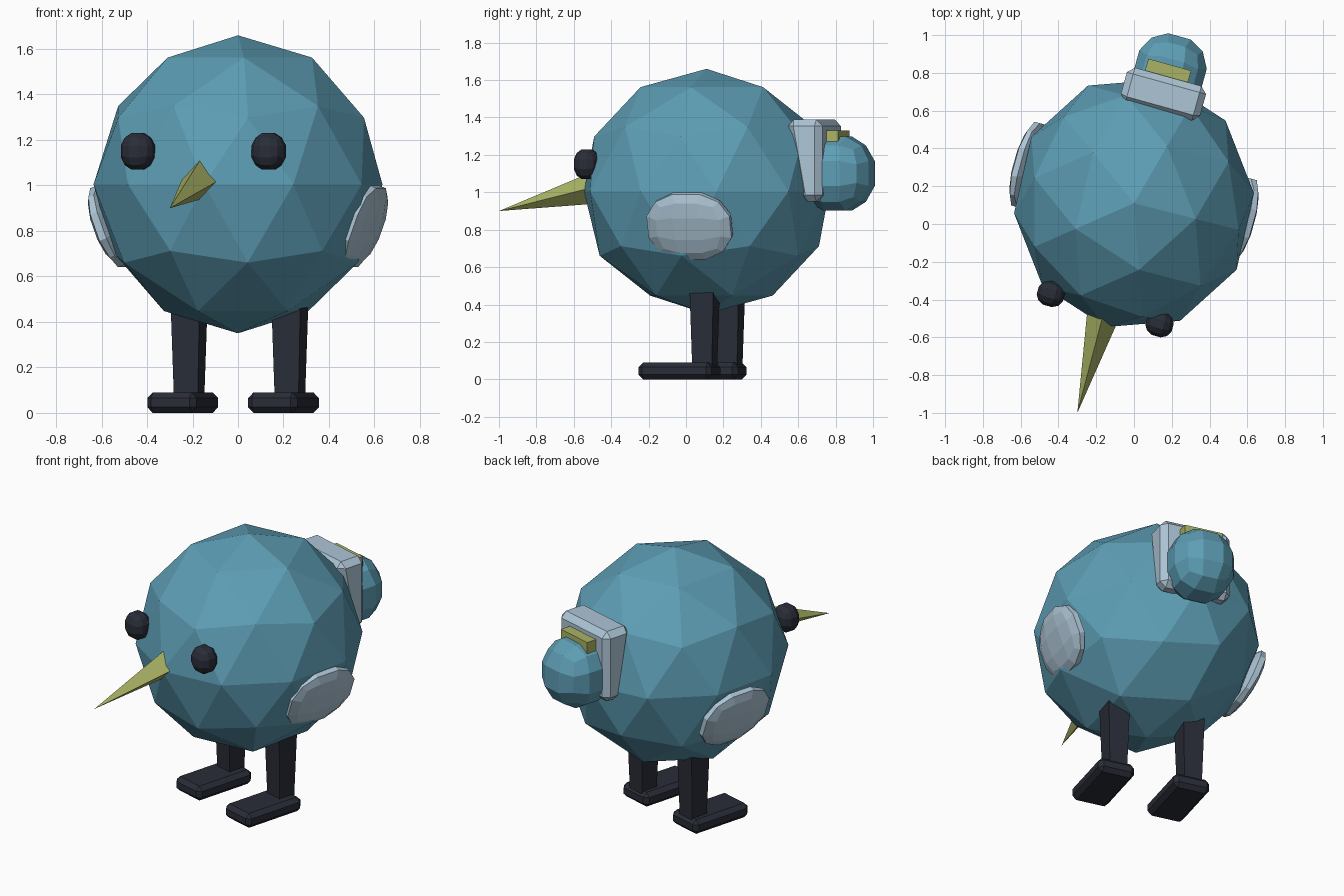
import bpy, bmesh
from math import radians
from mathutils import Matrix, Vector

if "Cube" in bpy.data.objects:
    bpy.data.objects.remove(bpy.data.objects["Cube"])

YAW = Matrix.Rotation(radians(-15.5), 4, 'Z')   # whole face/tail axis is turned


def material(name, col):
    m = bpy.data.materials.new(name)
    m.diffuse_color = (*col, 1)
    m.use_nodes = True
    m.node_tree.nodes["Principled BSDF"].inputs["Base Color"].default_value = m.diffuse_color
    return m


TEAL = material("teal", (0.11, 0.34, 0.46))
PALE = material("pale_blue", (0.42, 0.56, 0.67))
DARK = material("dark", (0.022, 0.026, 0.038))
OLIVE = material("olive", (0.40, 0.45, 0.13))


def finish(name, bm, mat, matrix):
    bmesh.ops.recalc_face_normals(bm, faces=bm.faces)
    me = bpy.data.meshes.new(name)
    bm.to_mesh(me)
    bm.free()
    me.materials.append(mat)
    me.transform(matrix)
    ob = bpy.data.objects.new(name, me)
    bpy.context.collection.objects.link(ob)
    return ob


def quad_ball(name, mat, loc, half, rot=YAW, cuts=2):
    """Cube with subdivided faces pushed out to a ball of given half sizes."""
    bm = bmesh.new()
    bmesh.ops.create_cube(bm, size=2)
    bmesh.ops.subdivide_edges(bm, edges=bm.edges[:], cuts=cuts, use_grid_fill=True)
    for v in bm.verts:
        v.co.normalize()
    top = max(v.co.z for v in bm.verts)
    for v in bm.verts:
        v.co = Vector([c / top * h for c, h in zip(v.co, half)])
    return finish(name, bm, mat, Matrix.Translation(loc) @ rot)


def block(name, mat, loc, size, bevel=0.0, shape=None):
    """Turned box; shape edits the corners before the chamfer."""
    bm = bmesh.new()
    bmesh.ops.create_cube(bm, size=1)
    for v in bm.verts:
        v.co = Vector([c * s for c, s in zip(v.co, size)])
        if shape:
            shape(v.co)
    if bevel:
        bmesh.ops.bevel(bm, geom=bm.edges[:], offset=bevel, segments=1, affect='EDGES')
    return finish(name, bm, mat, Matrix.Translation(loc) @ YAW)


# Body: low-poly ball
bm = bmesh.new()
bmesh.ops.create_icosphere(bm, subdivisions=2, radius=1,
                           matrix=Matrix.Rotation(radians(-13.5), 4, 'Z'))
finish("body", bm, TEAL,
       Matrix.Translation((0, 0.11, 1.005)) @ Matrix.Diagonal((0.637, 0.674, 0.655, 1)))

# Beak: four-sided spike
base, tip = Vector((-0.158, -0.46, 1.03)), Vector((-0.30, -1.0, 0.90))
bm = bmesh.new()
bmesh.ops.create_cone(bm, cap_ends=True, segments=4, radius1=0.09, radius2=0,
                      depth=(tip - base).length)
bmesh.ops.remove_doubles(bm, verts=bm.verts, dist=1e-4)
finish("beak", bm, OLIVE, Matrix.Translation((base + tip) / 2)
       @ (tip - base).to_track_quat('Z', 'Y').to_matrix().to_4x4())

# Eyes
quad_ball("right_eye", DARK, (0.135, -0.53, 1.15), (0.072, 0.066, 0.08))
quad_ball("left_eye", DARK, (-0.44, -0.37, 1.15), (0.072, 0.066, 0.08))


def taper_leg(co):
    if co.z < 0:
        co.x *= 0.82
        co.y *= 0.82


# Wings, legs and feet on each side
for side, s, wing_y, leg, foot in (
        ("right", 1, 0.02, (0.228, 0.10), (0.20, -0.035)),
        ("left", -1, 0.31, (-0.215, 0.235), (-0.243, 0.105))):
    tilt = YAW @ Matrix.Rotation(radians(20 * s), 4, 'Y')
    quad_ball(side + "_wing", PALE, (0.553 * s, wing_y, 0.82), (0.05, 0.23, 0.185), tilt)
    block(side + "_leg", DARK, (*leg, 0.27), (0.132, 0.132, 0.42), shape=taper_leg)
    block(side + "_foot", DARK, (*foot, 0.045), (0.225, 0.405, 0.09), 0.025)


def taper_tail(co):
    if co.z < 0 and co.y < 0:
        co.y += 0.08


# Tail: wedge block, strip and ball
block("tail_base", PALE, (0.155, 0.685, 1.17), (0.435, 0.195, 0.44), 0.035, taper_tail)
block("tail_strip", OLIVE, (0.18, 0.81, 1.28), (0.235, 0.07, 0.10))
quad_ball("tail_ball", TEAL, (0.19, 0.81, 1.10), (0.185, 0.19, 0.198))
